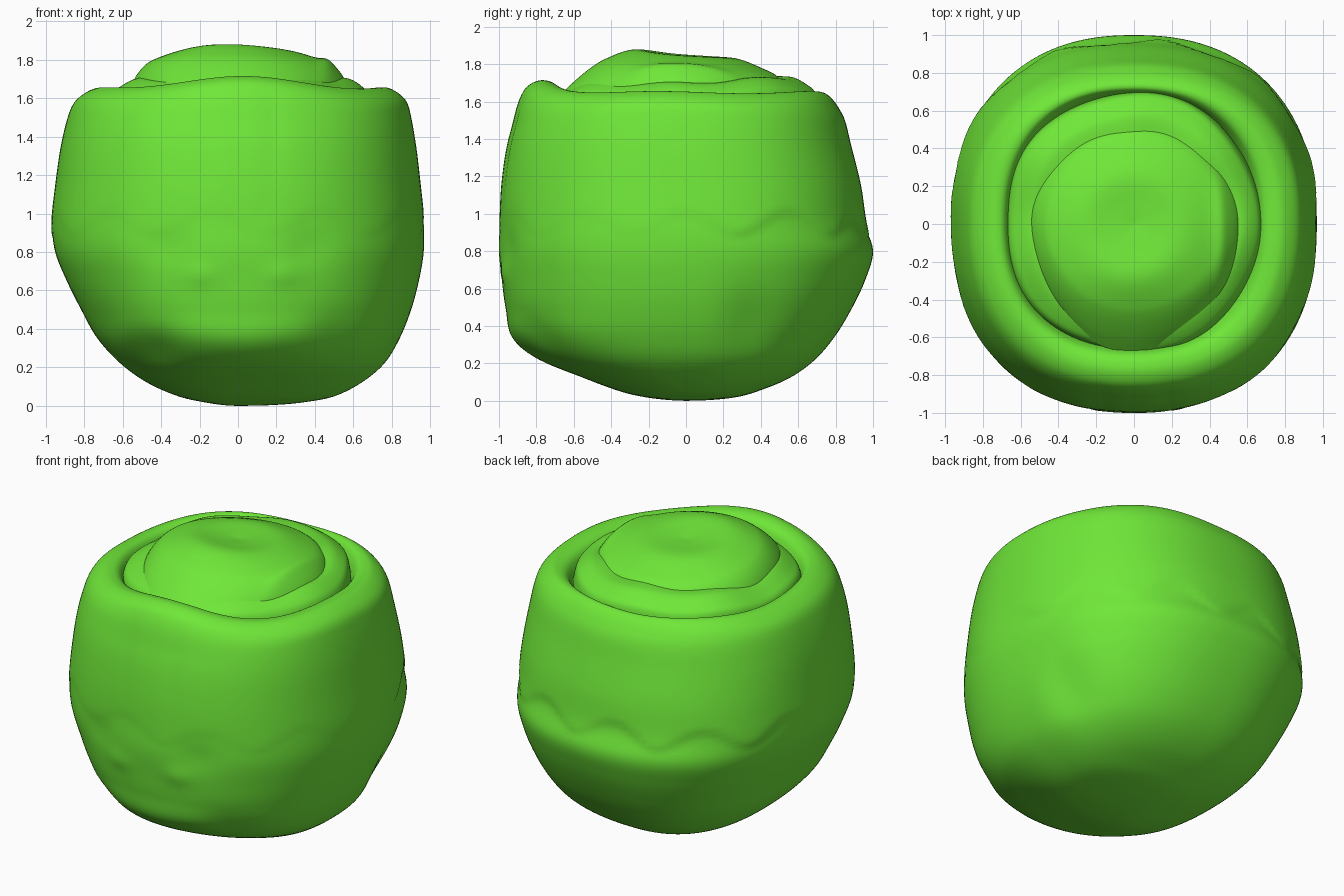
import bpy, bmesh
from math import sin, cos, pi, exp, atan2

green = bpy.data.materials.new("green")
green.diffuse_color = (0.16, 0.80, 0.04, 1)
SEG, SUB = 144, 6


def spline(a, b, c, d, t):
    return 0.5 * (2*b + (c-a)*t + (2*a-5*b+4*c-d)*t*t + (3*b-a-3*c+d)*t**3)


def refine(rows):
    out = []
    for i in range(len(rows) - 1):
        q = [rows[max(0, min(len(rows)-1, i+k))] for k in (-1, 0, 1, 2)]
        out += [[spline(*v, s/SUB) for v in zip(*q)] for s in range(SUB)]
    return out + [list(rows[-1])]


def gauss(x, c, w):
    return exp(-((x - c) / w) ** 2)


def smoothstep(x, lo, hi):
    t = max(0, min(1, (x - lo) / (hi - lo)))
    return t * t * (3 - 2 * t)


# Loft rows of (height, left, right, front, back) reaches into one skin
def loft(name, rows, power, relief):
    bm = bmesh.new()
    rings = []
    for z, l, r, f, b in refine(rows):
        if max(l, r, f, b) < 1e-5:
            rings.append([bm.verts.new((0, 0, z + relief(0, 0, z)[1]))])
            continue
        ring = []
        for i in range(SEG):
            a = 2 * pi * i / SEG
            c, s = cos(a), sin(a)
            k = (abs(c)**power + abs(s)**power) ** (-1/power)
            x = c * k * (r if c > 0 else l)
            y = s * k * (b if s > 0 else f)
            dr, dz = relief(x, y, z)
            ring.append(bm.verts.new((x + c*dr, y + s*dr, z + dz)))
        rings.append(ring)
    for p, q in zip(rings, rings[1:]):
        for i in range(SEG):
            j = (i + 1) % SEG
            if len(p) == 1:
                bm.faces.new((p[0], q[j], q[i]))
            elif len(q) == 1:
                bm.faces.new((p[i], p[j], q[0]))
            else:
                bm.faces.new((p[i], p[j], q[j], q[i]))
    bmesh.ops.recalc_face_normals(bm, faces=bm.faces[:])
    me = bpy.data.meshes.new(name)
    bm.to_mesh(me)
    bm.free()
    me.materials.append(green)
    ob = bpy.data.objects.new(name, me)
    bpy.context.collection.objects.link(ob)
    bpy.ops.object.select_all(action='DESELECT')
    ob.select_set(True)
    bpy.context.view_layer.objects.active = ob
    bpy.ops.object.shade_smooth_by_angle(angle=0.7)


# Shallow front features: (x, z, width, height, depth)
marks = [(-0.19, 0.68, 0.08, 0.06, 0.012), (0.23, 0.68, 0.08, 0.06, 0.012),
         (-0.37, 0.82, 0.13, 0.10, -0.015), (0.37, 0.82, 0.13, 0.10, -0.015),
         (-0.45, 0.28, 0.14, 0.12, -0.04), (0.50, 0.36, 0.14, 0.10, -0.02),
         (0.02, 0.27, 0.22, 0.10, 0.02), (-0.74, 0.38, 0.10, 0.10, -0.02),
         (-0.16, 1.35, 0.05, 0.30, -0.006), (0.18, 1.35, 0.05, 0.30, -0.006)]


def body_relief(x, y, z):
    a = atan2(y, x)
    front = smoothstep(-y, 0.3, 0.8)
    # scalloped edge, strongest at the back
    edge = 0.95 + 0.06 * cos(11 * a)
    d = (0.003 + 0.009 * smoothstep(y, -0.2, 0.5)) * (
        smoothstep(z, edge - 0.015, edge + 0.015) * (1 - smoothstep(z, 1.1, 1.45)))
    for mx, mz, w, h, amp in marks:
        d += amp * front * gauss(x, mx, w) * gauss(z, mz, h)
    # lower hollow at the right rear
    d -= 0.03 * smoothstep(x, 0.3, 0.7) * gauss(y, 0.35, 0.15) * gauss(z, 0.4, 0.2)
    lift = smoothstep(z, 1.45, 1.62) * (0.06 * front * gauss(x, 0, 0.45)
                                      + 0.006 * cos(5 * a + 1))
    return d, lift


# Rounded body with rolled rim
loft("body", [
    (0.00, 0.00, 0.00, 0.00, 0.00), (0.005, 0.08, 0.19, 0.10, 0.14),
    (0.02, 0.18, 0.35, 0.22, 0.27), (0.05, 0.31, 0.50, 0.35, 0.38),
    (0.12, 0.47, 0.64, 0.54, 0.55), (0.22, 0.61, 0.76, 0.77, 0.69),
    (0.35, 0.73, 0.84, 0.925, 0.80), (0.50, 0.815, 0.90, 0.965, 0.89),
    (0.65, 0.89, 0.94, 0.985, 0.96), (0.80, 0.95, 0.965, 1.00, 1.00),
    (0.95, 0.965, 0.965, 0.995, 0.955), (1.15, 0.945, 0.945, 0.985, 0.925),
    (1.35, 0.92, 0.925, 0.96, 0.885), (1.50, 0.885, 0.90, 0.92, 0.85),
    (1.58, 0.85, 0.875, 0.88, 0.81), (1.63, 0.79, 0.82, 0.83, 0.77),
    (1.65, 0.73, 0.76, 0.76, 0.73), (1.625, 0.68, 0.68, 0.69, 0.70),
    (1.52, 0.64, 0.63, 0.64, 0.66)],
    2.3, body_relief)


def fold_relief(x, y, z):
    a = atan2(y, x)
    return 0.010 * cos(5 * a), 0.03 * smoothstep(y, 0, 0.5) + 0.006 * cos(7 * a + 1)


# Folded ring between rim and crown
loft("crown_fold", [
    (1.54, 0.685, 0.68, 0.69, 0.70), (1.62, 0.67, 0.66, 0.67, 0.685),
    (1.66, 0.62, 0.63, 0.63, 0.64), (1.695, 0.55, 0.57, 0.56, 0.57),
    (1.70, 0.48, 0.50, 0.50, 0.47)], 2.05, fold_relief)


def cap_relief(x, y, z):
    r = (x*x + y*y) ** 0.5
    a = atan2(y, x)
    lift = -0.01 * x - 0.05 * y + 0.018 * gauss(x, 0.46, 0.04) * gauss(y, -0.05, 0.3)
    lift += 0.02 * gauss(x, -0.08, 0.3) * gauss(y, -0.28, 0.18)
    return 0.010 * r * cos(4 * a + 0.6), lift


# Uneven crown dome with a slight central dip
loft("crown", [
    (1.60, 0.55, 0.57, 0.67, 0.54), (1.68, 0.54, 0.56, 0.59, 0.53),
    (1.755, 0.49, 0.51, 0.50, 0.49), (1.80, 0.42, 0.43, 0.42, 0.40),
    (1.845, 0.27, 0.27, 0.28, 0.26), (1.84, 0.12, 0.12, 0.13, 0.11),
    (1.83, 0.00, 0.00, 0.00, 0.00)], 2.05, cap_relief)
